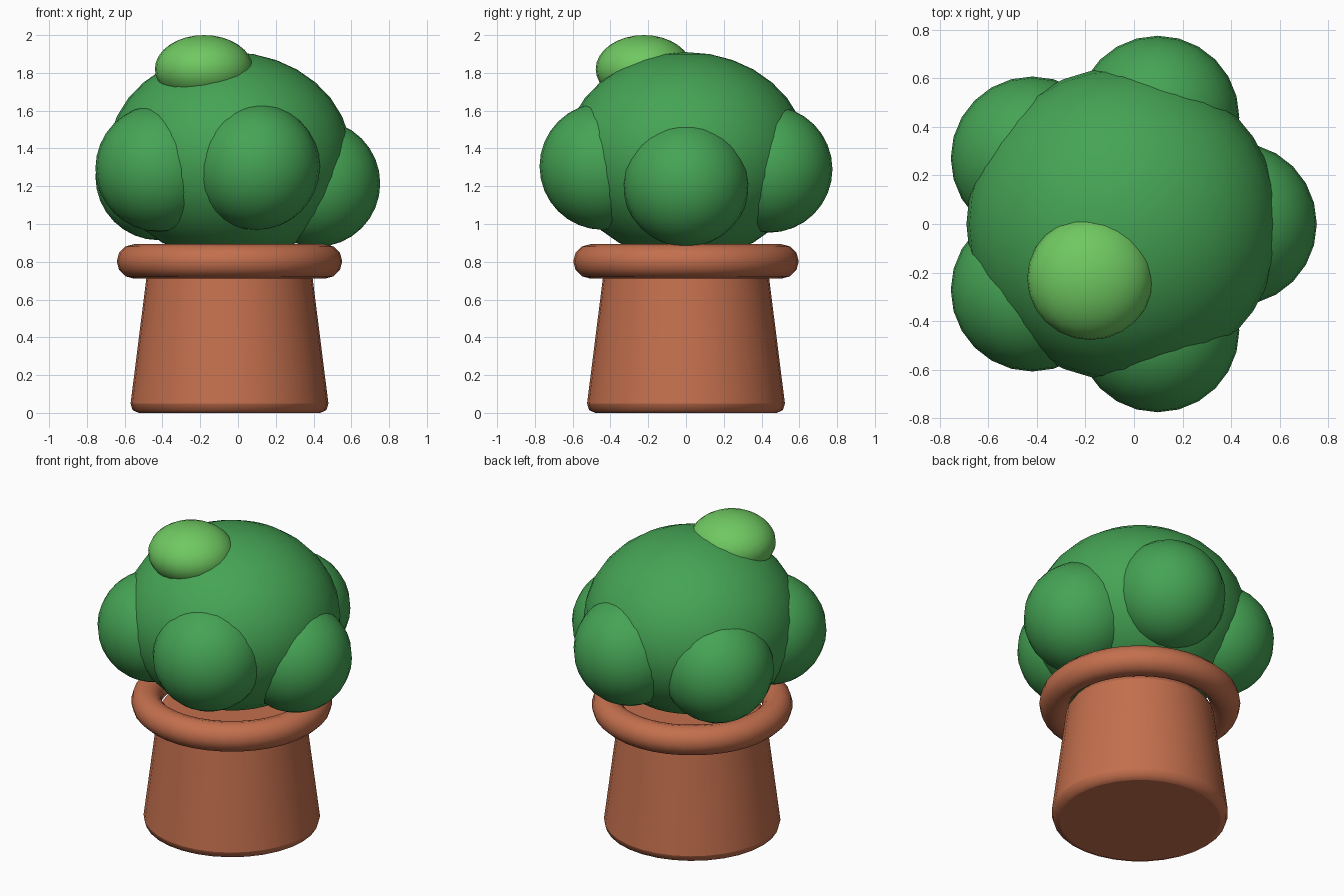
import bpy, math

if "Cube" in bpy.data.objects:
    bpy.data.objects.remove(bpy.data.objects["Cube"])

CX = -0.045  # plant axis


def material(name, rgb):
    m = bpy.data.materials.new(name)
    m.diffuse_color = (*rgb, 1)
    m.use_nodes = True
    m.node_tree.nodes["Principled BSDF"].inputs["Base Color"].default_value = m.diffuse_color
    return m


clay = material("clay", (0.55, 0.16, 0.075))
leaf = material("leaf", (0.06, 0.37, 0.09))
light_leaf = material("light_leaf", (0.16, 0.58, 0.12))


def finish(name, mat, angle=50):
    ob = bpy.context.object
    ob.name = name
    ob.data.materials.append(mat)
    bpy.ops.object.transform_apply(location=False, rotation=False, scale=True)
    bpy.ops.object.shade_smooth_by_angle(angle=math.radians(angle))
    return ob


def blob(name, loc, size, mat, segs=32, rings=16):
    bpy.ops.mesh.primitive_uv_sphere_add(segments=segs, ring_count=rings, radius=1, location=loc)
    bpy.context.object.scale = size
    return finish(name, mat)


# Tapered pot with softened edges
H = 0.77
bpy.ops.mesh.primitive_cone_add(vertices=32, radius1=0.53, radius2=0.433, depth=H,
                                location=(CX, 0, H / 2))
pot = finish("pot", clay)
bevel = pot.modifiers.new("bevel", "BEVEL")
bevel.width = 0.05
bevel.segments = 2
bevel.limit_method = 'ANGLE'
bevel.angle_limit = math.radians(40)

# Rolled rim
bpy.ops.mesh.primitive_torus_add(major_segments=36, minor_segments=12, major_radius=0.506,
                                 minor_radius=0.091, location=(CX, 0, 0.802))
finish("pot_rim", clay)

# Main crown
blob("crown", (CX, 0, 1.36), (0.645, 0.645, 0.55), leaf)

# Ring of five leaf clumps at varied heights
for i, z in enumerate((1.215, 1.29, 1.25, 1.295, 1.305)):
    a = math.radians(72 * i)
    blob(f"leaf_clump_{i + 1}", (CX + 0.462 * math.cos(a), 0.462 * math.sin(a), z),
         (0.336, 0.336, 0.336), leaf, 24, 16)

# Pale tuft on top
blob("top_tuft", (-0.18, -0.223, 1.82), (0.26, 0.255, 0.18), light_leaf, 24, 16)
